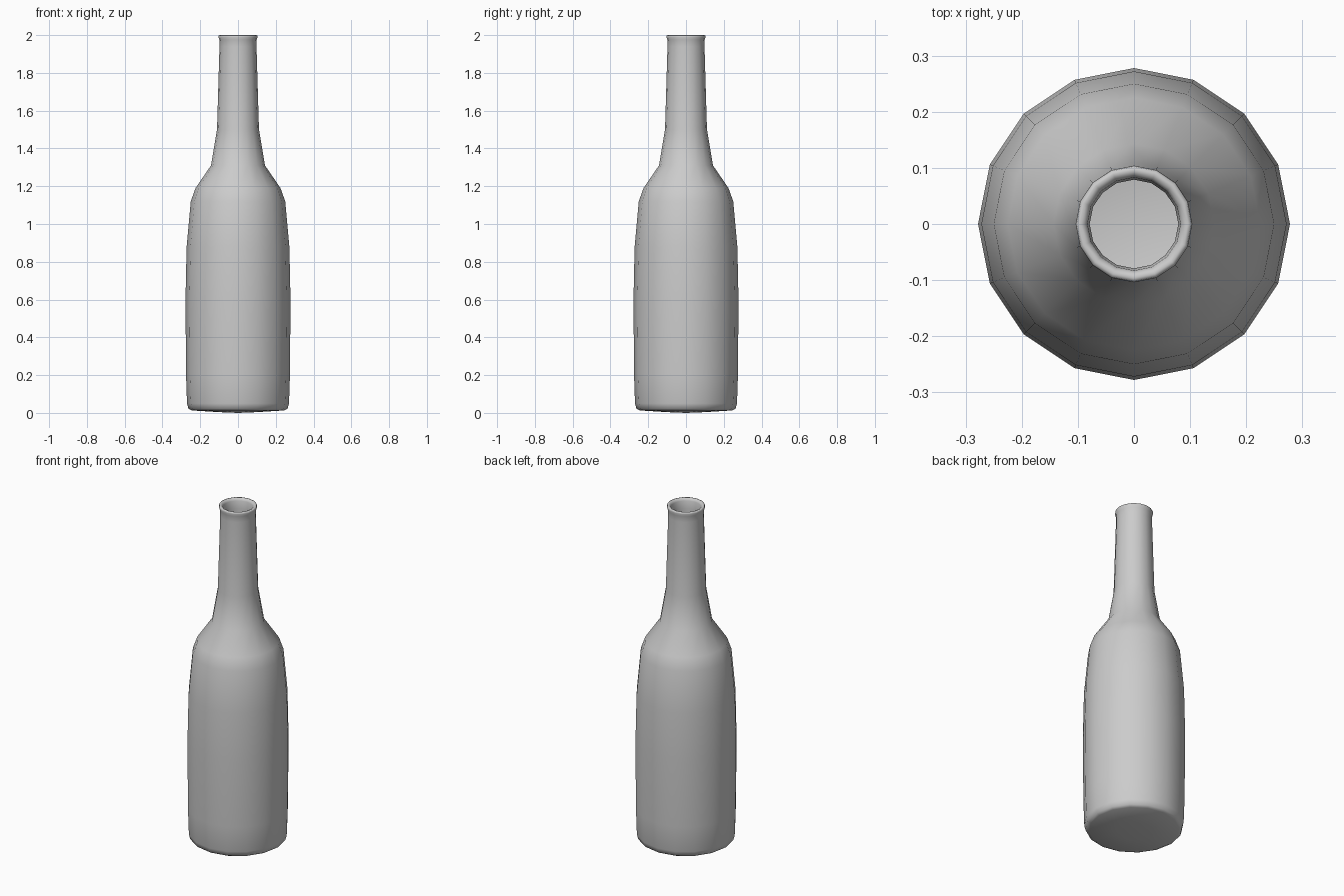
import bpy, bmesh, math

if "Cube" in bpy.data.objects:
    bpy.data.objects.remove(bpy.data.objects["Cube"])

SIDES = 16

# Outer wall from base rim to lip, as (radius, height)
outer = [(0.10, 0.004), (0.245, 0.013), (0.262, 0.022), (0.27, 0.05), (0.275, 0.20),
         (0.278, 0.60), (0.272, 0.88), (0.25, 1.12), (0.225, 1.19),
         (0.143, 1.31), (0.111, 1.50), (0.098, 1.94), (0.099, 1.975),
         (0.104, 1.99), (0.102, 1.998), (0.096, 2.0)]
# Inner wall from lip down to the floor
inner = [(0.088, 1.997), (0.083, 1.985), (0.079, 1.94), (0.091, 1.50),
         (0.123, 1.30), (0.206, 1.175), (0.23, 1.11), (0.252, 0.88),
         (0.258, 0.60), (0.255, 0.20), (0.25, 0.05), (0.235, 0.035)]


def lathe(name, profile, z_base, z_floor):
    """Revolve a profile around z and close both ends with fans."""
    bm = bmesh.new()
    rings = []
    for r, z in profile:
        rings.append([bm.verts.new((r * math.cos(2 * math.pi * i / SIDES),
                                    r * math.sin(2 * math.pi * i / SIDES), z))
                      for i in range(SIDES)])
    base = bm.verts.new((0, 0, z_base))
    floor = bm.verts.new((0, 0, z_floor))
    for i in range(SIDES):
        j = (i + 1) % SIDES
        for a, b in zip(rings, rings[1:]):
            bm.faces.new((a[i], a[j], b[j], b[i]))
        bm.faces.new((base, rings[0][j], rings[0][i]))
        bm.faces.new((floor, rings[-1][i], rings[-1][j]))
    bmesh.ops.recalc_face_normals(bm, faces=bm.faces)
    mesh = bpy.data.meshes.new(name)
    bm.to_mesh(mesh)
    bm.free()
    obj = bpy.data.objects.new(name, mesh)
    bpy.context.collection.objects.link(obj)
    return obj


# Hollow glass bottle with a rolled lip
bottle = lathe("bottle", outer + inner, 0.0, 0.035)
bpy.context.view_layer.objects.active = bottle
bottle.select_set(True)
bpy.ops.object.shade_smooth_by_angle(angle=math.radians(60))
